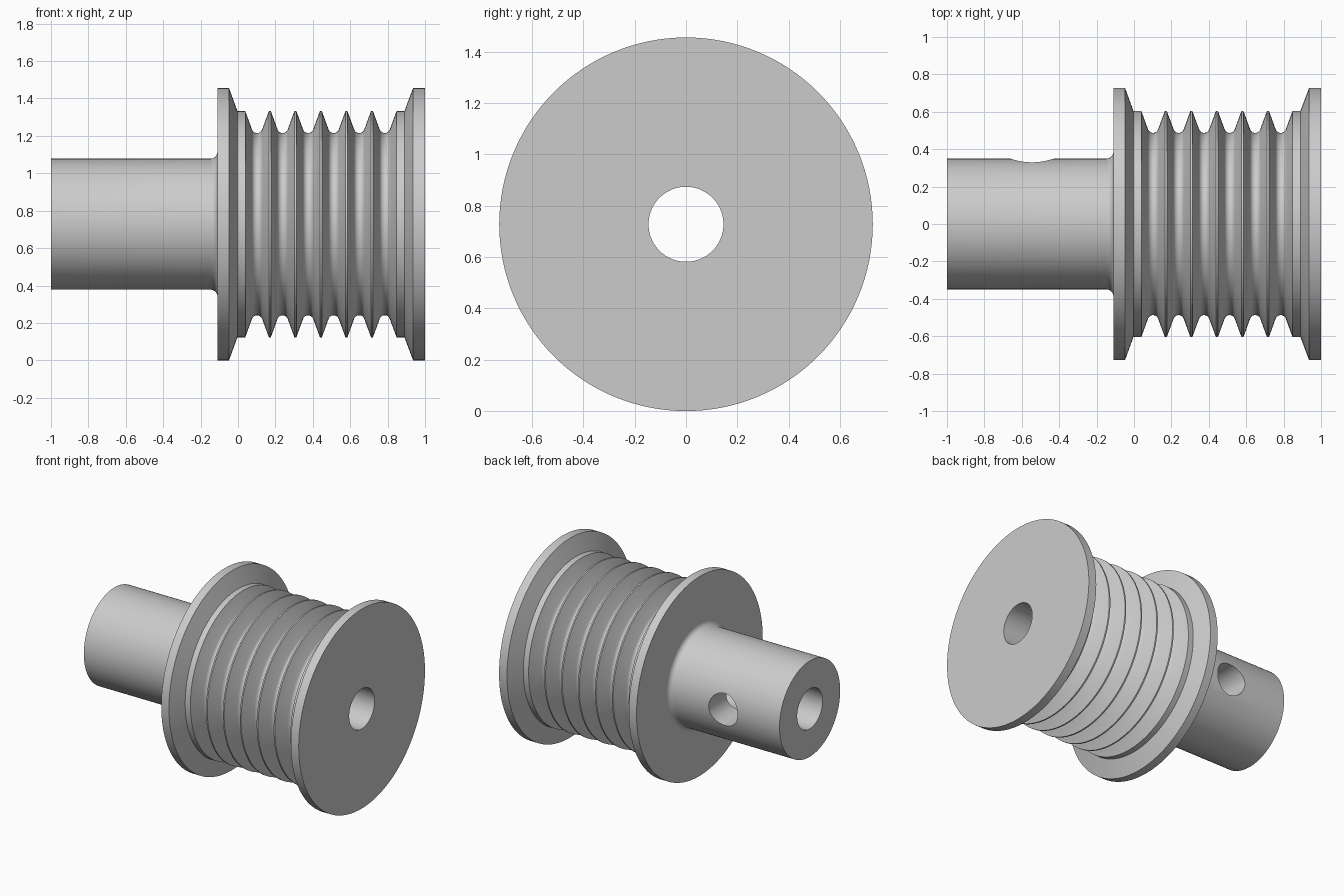
import bpy, math
from mathutils import Matrix

cube = bpy.data.objects.get("Cube")
if cube:
    bpy.data.objects.remove(cube, do_unlink=True)

FLANGE, DRUM, SHAFT, BORE = 0.728, 0.605, 0.35, 0.146
SEGMENTS = 128

grey = bpy.data.materials.new("plain grey")
grey.use_nodes = True
color = (0.6, 0.6, 0.6, 1)
grey.diffuse_color = color
grey.node_tree.nodes["Principled BSDF"].inputs["Base Color"].default_value = color


def arc(cx, cr, radius, start, end, steps):
    """Points of an arc in the (x, radius) plane, angles in degrees."""
    angles = [math.radians(start + (end - start) * i / steps) for i in range(steps + 1)]
    return [(cx + radius * math.cos(a), cr + radius * math.sin(a)) for a in angles]


def lathe(name, profile):
    """Spin a closed profile about the x axis."""
    n = len(profile)
    verts, faces = [], []
    for s in range(SEGMENTS):
        a = math.tau * s / SEGMENTS
        verts += [(x, r * math.cos(a), r * math.sin(a)) for x, r in profile]
        t = (s + 1) % SEGMENTS
        for i in range(n):
            j = (i + 1) % n
            faces.append((s * n + i, s * n + j, t * n + j, t * n + i))
    mesh = bpy.data.meshes.new(name)
    mesh.from_pydata(verts, [], faces)
    mesh.materials.append(grey)
    obj = bpy.data.objects.new(name, mesh)
    bpy.context.collection.objects.link(obj)
    return obj


# Shaft with a fillet into the first flange
profile = [(-1, BORE), (-1, SHAFT)]
profile += arc(-0.147, SHAFT + 0.037, 0.037, -90, 0, 6)
profile += [(-0.11, FLANGE), (-0.048, FLANGE), (-0.003, DRUM)]

# Six rounded V grooves around the drum
depth, root, half_width, pitch = 0.118, 0.0286, 0.063, 0.1365
for k in range(6):
    x = 0.102 + k * pitch
    profile.append((x - half_width, DRUM))
    profile += arc(x, DRUM - depth + root, root, 200, 340, 8)
    profile.append((x + half_width, DRUM))

# Outer flange and the end of the bore
profile += [(0.89, DRUM), (0.936, FLANGE), (1, FLANGE), (1, BORE)]
pulley = lathe("grooved_pulley", profile)

# Set screw hole from the back of the shaft into the bore
bpy.ops.mesh.primitive_cylinder_add(vertices=48, radius=0.117, depth=0.5,
                                    location=(-0.545, 0.25, 0), rotation=(math.pi / 2, 0, 0))
cutter = bpy.context.object
cutter.name = "screw_hole_cutter"
cutter.hide_render = True
cutter.data.materials.append(grey)

bpy.ops.object.select_all(action='DESELECT')
pulley.select_set(True)
bpy.context.view_layer.objects.active = pulley

# Make normals point outward before cutting
bpy.ops.object.mode_set(mode='EDIT')
bpy.ops.mesh.select_all(action='SELECT')
bpy.ops.mesh.normals_make_consistent(inside=False)
bpy.ops.object.mode_set(mode='OBJECT')

cut = pulley.modifiers.new("screw hole", 'BOOLEAN')
cut.operation = 'DIFFERENCE'
cut.solver = 'EXACT'
cut.object = cutter
bpy.ops.object.modifier_apply(modifier=cut.name)
bpy.data.objects.remove(cutter, do_unlink=True)

# Stand the pulley on the ground
pulley.data.transform(Matrix.Translation((0, 0, FLANGE)))
bpy.ops.object.shade_smooth_by_angle(angle=math.radians(30))
